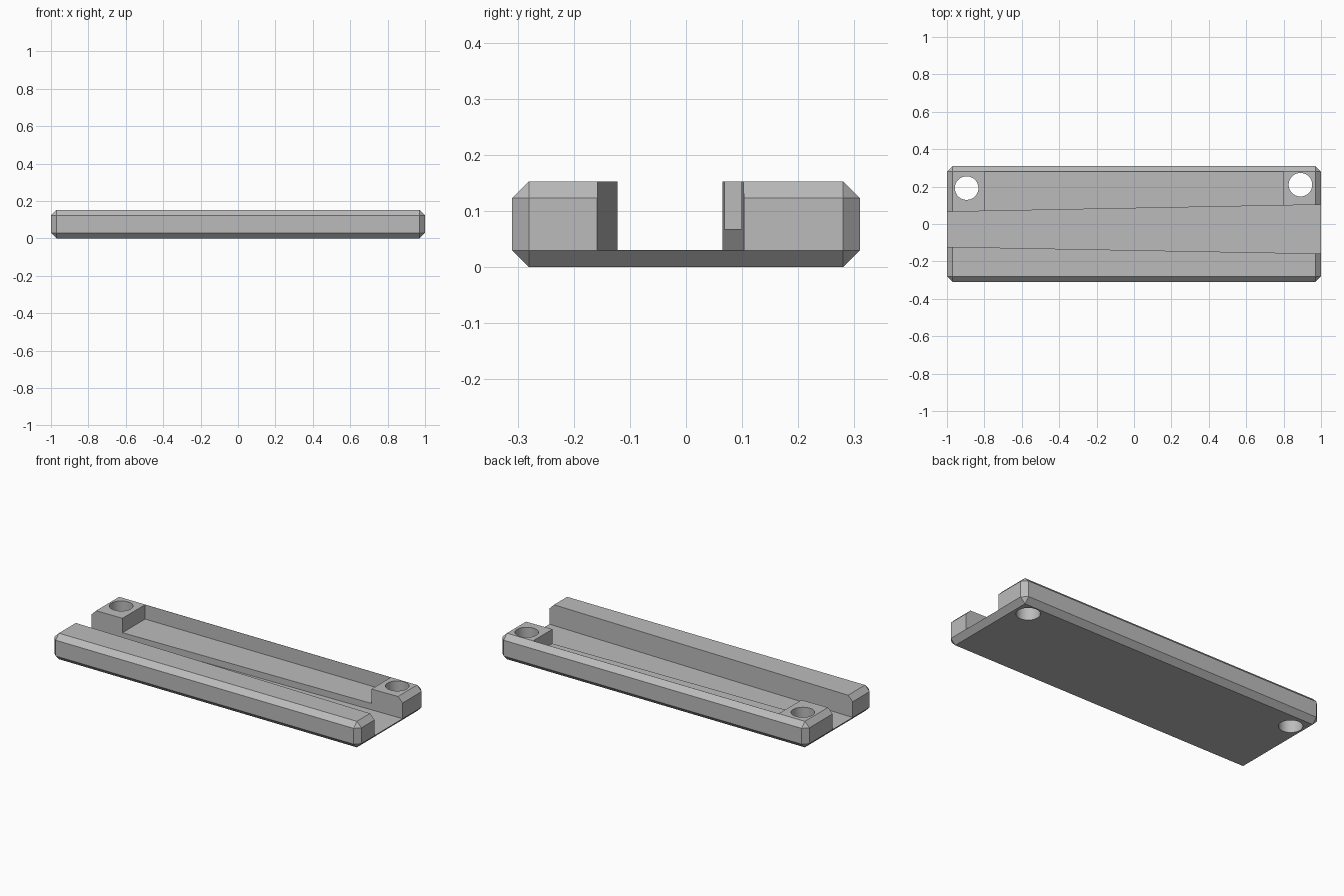
import bpy
import bmesh

if "Cube" in bpy.data.objects:
    bpy.data.objects.remove(bpy.data.objects["Cube"], do_unlink=True)

HEIGHT = 0.153
CHAMFER = 0.03
RECESS_FLOOR = 0.068

grey = bpy.data.materials.new("plain_grey")
grey.use_nodes = True
colour = (0.5, 0.5, 0.5, 1)
grey.diffuse_color = colour
grey.node_tree.nodes["Principled BSDF"].inputs["Base Color"].default_value = colour


def prism(name, outline, low, high, chamfer=0):
    """Extrude an outline in plan from low to high, with optional chamfers."""
    bm = bmesh.new()
    base = bm.faces.new([bm.verts.new((x, y, low)) for x, y in outline])
    top = bmesh.ops.extrude_face_region(bm, geom=[base])["geom"]
    moved = [v for v in top if isinstance(v, bmesh.types.BMVert)]
    bmesh.ops.translate(bm, verts=moved, vec=(0, 0, high - low))
    if chamfer:
        bmesh.ops.bevel(bm, geom=bm.edges[:], offset=chamfer, segments=1,
                        affect='EDGES')
    bmesh.ops.recalc_face_normals(bm, faces=bm.faces[:])
    mesh = bpy.data.meshes.new(name)
    bm.to_mesh(mesh)
    bm.free()
    mesh.materials.append(grey)
    obj = bpy.data.objects.new(name, mesh)
    bpy.context.collection.objects.link(obj)
    return obj


def cut(target, cutter):
    """Subtract the cutter and discard it."""
    cutter.hide_render = True
    mod = target.modifiers.new("cut", 'BOOLEAN')
    mod.operation = 'DIFFERENCE'
    mod.solver = 'EXACT'
    mod.object = cutter
    bpy.context.view_layer.objects.active = target
    bpy.ops.object.modifier_apply(modifier=mod.name)
    bpy.data.objects.remove(cutter, do_unlink=True)


# Chamfered block
tray = prism("tray_body", [(-1, -0.31), (1, -0.31), (1, 0.31), (-1, 0.31)],
             0, HEIGHT, CHAMFER)

# Tapered channel open at both ends, slightly extended past the block
groove = [(-1.1, -0.12), (1.1, -0.16), (1.1, 0.105), (-1.1, 0.063)]
cut(tray, prism("groove_cutter", groove, 0.0305, 0.3))

# Shallow recess between the two mounting bosses
recess = [(-0.8, 0), (0.8, 0), (0.8, 0.279), (-0.8, 0.279)]
cut(tray, prism("recess_cutter", recess, RECESS_FLOOR, 0.3))

# Mounting holes through the bosses
for x, y in ((-0.895, 0.192), (0.89, 0.21)):
    bpy.ops.mesh.primitive_cylinder_add(vertices=48, radius=0.063, depth=1,
                                        location=(x, y, 0))
    drill = bpy.context.object
    drill.name = "hole_cutter"
    drill.data.materials.append(grey)
    cut(tray, drill)

# Smooth hole walls, sharp edges elsewhere
bpy.ops.object.select_all(action='DESELECT')
tray.select_set(True)
bpy.context.view_layer.objects.active = tray
bpy.ops.object.shade_smooth_by_angle(angle=0.5)
